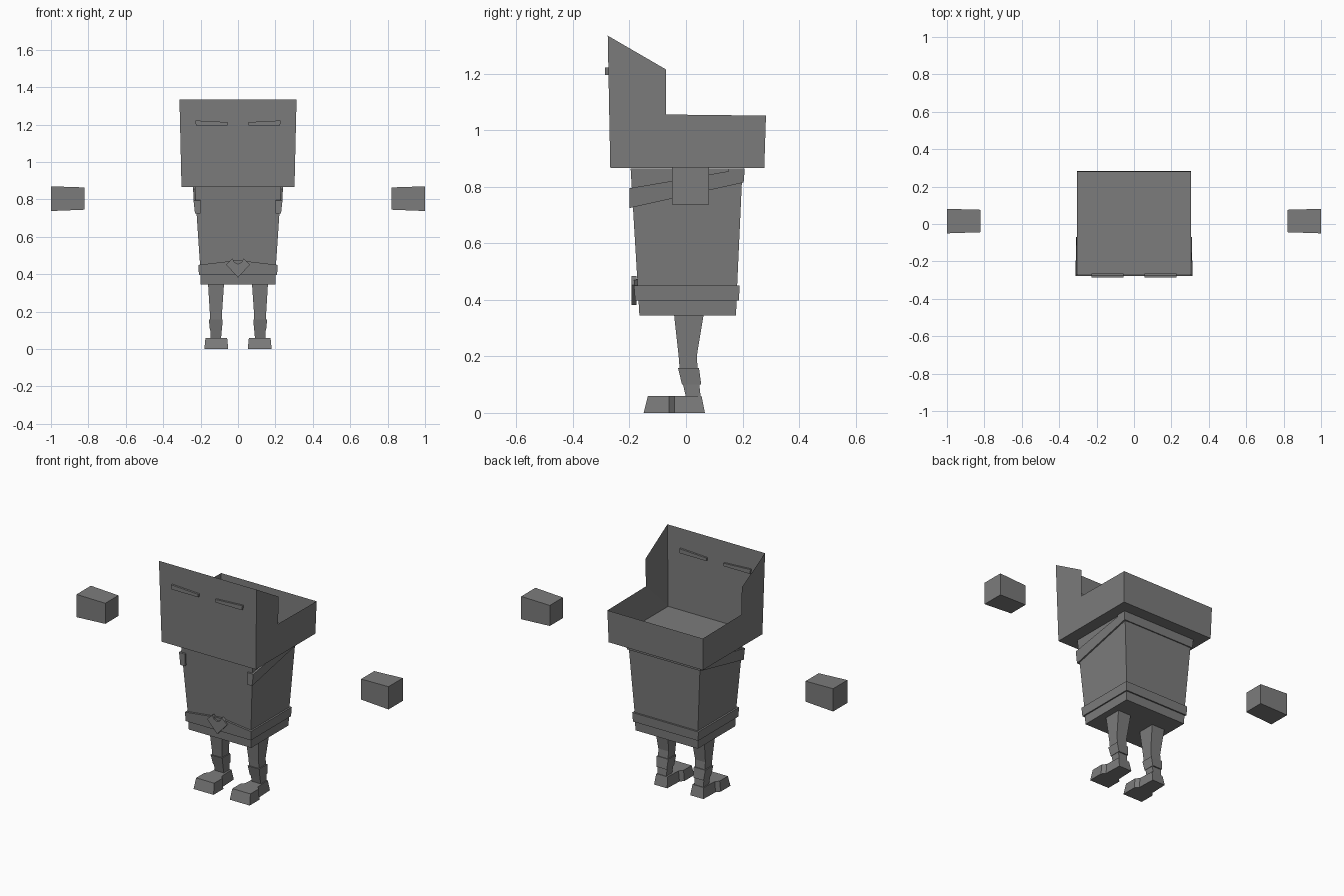
import bpy, bmesh

if "Cube" in bpy.data.objects:
    bpy.data.objects.remove(bpy.data.objects["Cube"])

grey = bpy.data.materials.new("plain grey")
grey.diffuse_color = (0.2, 0.2, 0.2, 1)
grey.use_nodes = True
grey.node_tree.nodes["Principled BSDF"].inputs["Base Color"].default_value = grey.diffuse_color


def finish(name, bm, mirror=False, recalc=True):
    if recalc:
        bmesh.ops.recalc_face_normals(bm, faces=bm.faces)
    me = bpy.data.meshes.new(name)
    bm.to_mesh(me)
    bm.free()
    me.materials.append(grey)
    ob = bpy.data.objects.new(name, me)
    bpy.context.collection.objects.link(ob)
    if mirror:
        m = ob.modifiers.new("mirror", 'MIRROR')
        m.use_mirror_merge = False
    return ob


def loft(name, rings, mirror=False):
    """Skin between rings of points and cap both ends."""
    bm = bmesh.new()
    vs = [[bm.verts.new(p) for p in r] for r in rings]
    n = len(vs[0])
    for a, b in zip(vs, vs[1:]):
        for i in range(n):
            j = (i + 1) % n
            bm.faces.new((a[i], a[j], b[j], b[i]))
    bm.faces.new(vs[0][::-1])
    bm.faces.new(vs[-1])
    return finish(name, bm, mirror)


def rect(x0, x1, y0, y1, z):
    return [(x0, y0, z), (x1, y0, z), (x1, y1, z), (x0, y1, z)]


def plate(name, outline, y0, y1, mirror=False):
    return loft(name, [[(x, y, z) for x, z in outline] for y in (y0, y1)], mirror)


# Open-topped head: thin sheet with a tall front and stepped sides
bm = bmesh.new()
side = [(0.302, -0.268, 0.866), (0.302, 0.277, 0.866), (0.306, 0.283, 1.052),
        (0.306, -0.07, 1.056), (0.309, -0.07, 1.215), (0.313, -0.277, 1.335)]
R = [bm.verts.new(p) for p in side]
L = [bm.verts.new((-x, y, z)) for x, y, z in side]
for idx in ((0, 1, 2, 3), (0, 3, 4, 5)):
    bm.faces.new([R[i] for i in idx])
    bm.faces.new([L[i] for i in reversed(idx)])
bm.faces.new((L[0], R[0], R[5], L[5]))
bm.faces.new((R[1], L[1], L[2], R[2]))
bm.faces.new((L[1], R[1], R[0], L[0]))
finish("head", bm, recalc=False)

# Slit eyes, poking through the front wall
plate("eyes", [(0.055, 1.196), (0.225, 1.196), (0.228, 1.222), (0.055, 1.213)],
      -0.286, -0.264, True)

# Tapered body
loft("body", [rect(-0.2, 0.2, -0.165, 0.177, 0.345),
              rect(-0.203, 0.203, -0.171, 0.181, 0.45),
              rect(-0.231, 0.231, -0.196, 0.2, 0.865)])

# Belt, its front edge rising to the middle
def belt_ring(w, yf, yb, z, rise):
    return [(-w, yf, z), (0, yf, z + rise), (w, yf, z), (w, yb, z), (-w, yb, z)]
loft("belt", [belt_ring(0.209, -0.18, 0.187, 0.397, 0),
              belt_ring(0.212, -0.184, 0.19, 0.45, 0.025)])

# Chevron buckle
plate("buckle", [(0, 0.382), (0.064, 0.452), (0.03, 0.485), (0.02, 0.464),
                 (0, 0.455), (-0.02, 0.464), (-0.03, 0.485), (-0.064, 0.452)],
      -0.192, -0.175)

# Collar band round the sides and back, dropping to the front
loft("collar_side", [
    [(0.2, -0.2, 0.725), (0.23, -0.2, 0.725), (0.238, -0.2, 0.795), (0.2, -0.2, 0.795)],
    [(0.2, 0.203, 0.815), (0.236, 0.203, 0.815), (0.24, 0.207, 0.865), (0.2, 0.207, 0.865)]], True)
loft("collar_back", [rect(-0.236, 0.236, 0.15, 0.204, 0.815),
                     rect(-0.24, 0.24, 0.15, 0.208, 0.865)])

# Legs with a knee bend and ankle cuff
loft("legs", [rect(0.075, 0.16, -0.042, 0.062, 0.346),
              rect(0.085, 0.151, -0.026, 0.038, 0.2),
              rect(0.087, 0.149, -0.022, 0.042, 0.15),
              rect(0.09, 0.147, 0.0, 0.052, 0.055)], True)
loft("ankle_cuffs", [rect(0.086, 0.15, -0.014, 0.054, 0.1),
                     rect(0.082, 0.156, -0.028, 0.046, 0.158)], True)

# Feet: wide toes, narrower heels
def foot_ring(g, z, toe, heel):
    c = 0.116
    right = [(c + 0.064 - g, toe), (c + 0.064 - g, -0.06),
             (c + 0.046 - g, -0.04), (c + 0.042 - g, heel)]
    left = [(2 * c - x, y) for x, y in reversed(right)]
    return [(x, y, z) for x, y in right + left]
loft("feet", [foot_ring(0, 0, -0.15, 0.067), foot_ring(0.006, 0.06, -0.135, 0.055)], True)

# Floating hands
def hand_ring(x, y0, y1, z0, z1):
    return [(x, y0, z0), (x, y1, z0), (x, y1, z1), (x, y0, z1)]
loft("hands", [hand_ring(0.82, -0.044, 0.076, 0.745, 0.864),
               hand_ring(1.0, -0.05, 0.081, 0.738, 0.87)], True)
